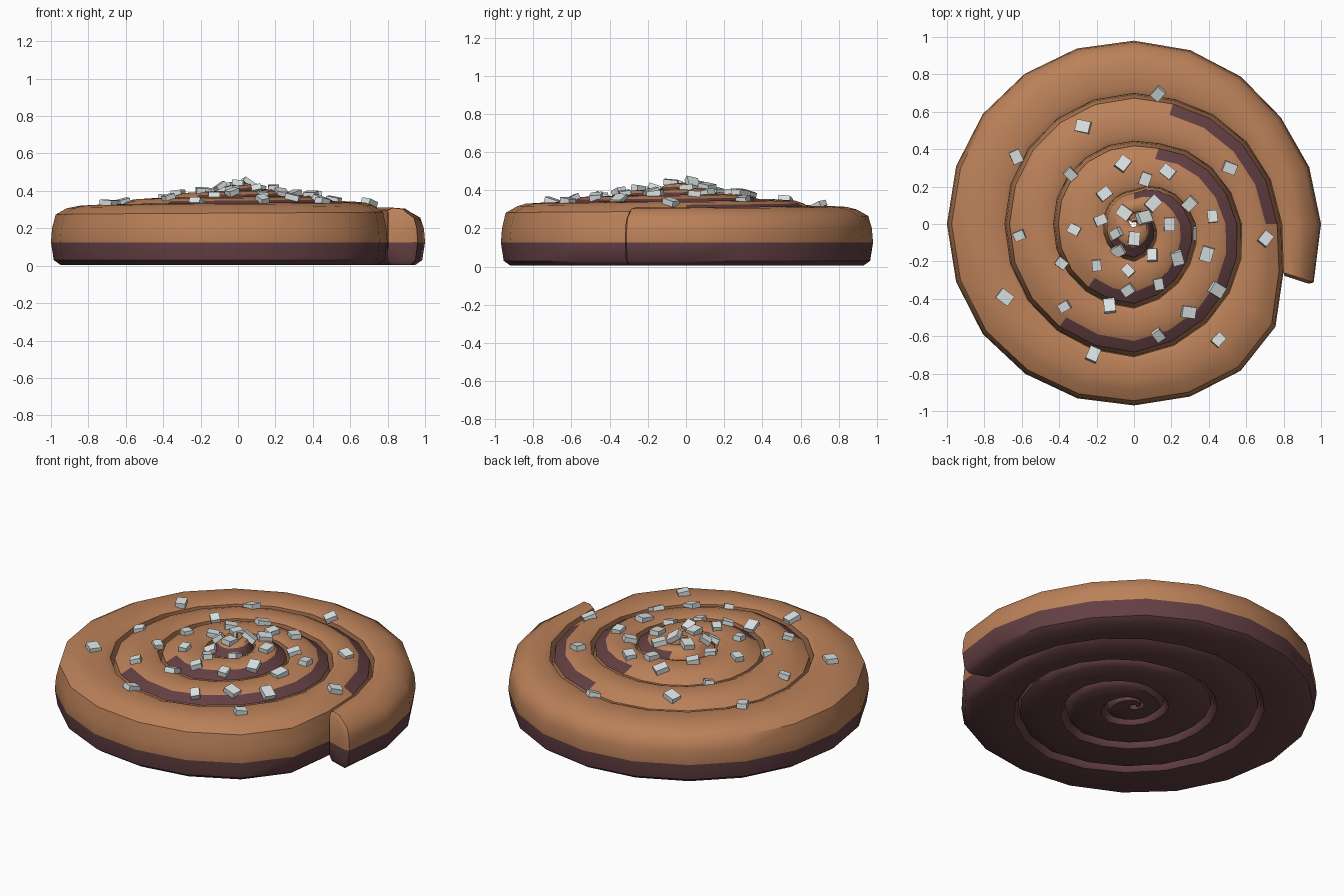
import bpy, bmesh, math, random
from mathutils import Vector, Matrix
from mathutils.bvhtree import BVHTree

if "Cube" in bpy.data.objects:
    bpy.data.objects.remove(bpy.data.objects["Cube"])

random.seed(4)

def material(name, rgb):
    m = bpy.data.materials.new(name)
    m.diffuse_color = (*rgb, 1)
    m.use_nodes = True
    m.node_tree.nodes["Principled BSDF"].inputs["Base Color"].default_value = m.diffuse_color
    return m

dough_mat = material("baked dough", (0.50, 0.22, 0.10))
filling_mat = material("dark filling", (0.125, 0.05, 0.056))
sugar_mat = material("pearl sugar", (0.72, 0.77, 0.77))

# Outer edge of the rolled strip: accumulated angle, radius
EDGE = [(-18, 1.01), (0, 1.0), (36, .97), (90, .98), (145, 1.0), (216, 1.0),
        (270, .97), (306, .97), (324, .935), (342, .84), (360, .79), (430, .70),
        (540, .69), (630, .71), (690, .62), (720, .575), (795, .445), (900, .43),
        (990, .45), (1050, .36), (1080, .33), (1170, .18), (1260, .16),
        (1350, .20), (1440, .11), (1530, .06), (1620, .02), (2200, 0)]
# Angle ranges where the filling shows on top
SWIRLS = [(360, 432), (592, 795), (950, 1172), (1300, 1450)]

def edge(a):
    for (a0, r0), (a1, r1) in zip(EDGE, EDGE[1:]):
        if a <= a1:
            return r0 + (r1 - r0) * (a - a0) / (a1 - a0)
    return 0

def section(a):
    """Strip cross-section, from bottom outer edge over the top to bottom inner edge."""
    ro, ri = edge(a), edge(a + 360)
    w = ro - ri
    k = min(1, w / .21)
    z = .295 + .033 * (a + 18) / 360
    return [(ro - .05 * k, .005), (ro - .015 * k, .03), (ro, .125), (ro - .006 * k, .20),
            (ro - .025 * k, z - .04), (ro - .085 * k, z - .006), (ri + .5 * w, z + .008),
            (ri + .035 * k, z + .014), (ri, z + .0), (ri, .125), (ri, .03), (ri + .02 * k, .005)]

# Rolled bun, swept along the spiral
bm = bmesh.new()
def station(a, pts, push=0):
    c, s = math.cos(math.radians(a)), math.sin(math.radians(a))
    return [bm.verts.new((r * c + push * s, r * s - push * c, z)) for r, z in pts]

first = section(-18)
mr, mz = .895, .15
tip = [(mr + (r - mr) * .8, mz + (z - mz) * .88) for r, z in first]
angles = list(range(-18, 1585, 18))
rows = [station(-18, tip, .015)]
rows += [station(a, section(a)) for a in angles]
n = len(first)
cap = bm.faces.new(rows[0])
bm.faces.new(list(reversed(rows[-1])))
for i, (p, q) in enumerate(zip(rows, rows[1:])):
    mid = angles[max(i - 1, 0)] + 9
    for j in range(n):
        f = bm.faces.new((p[j], p[(j + 1) % n], q[(j + 1) % n], q[j]))
        on_swirl = j == 4 and any(lo <= mid <= hi for lo, hi in SWIRLS)
        low = j in (0, 1, 9, 10, 11)
        f.material_index = 1 if low or on_swirl else 0
# Split the tip face at the filling line
res = bmesh.ops.bisect_plane(bm, geom=[cap] + list(cap.edges) + list(cap.verts),
                             plane_co=(0, 0, .125), plane_no=(0, 0, 1))
for f in bm.faces:
    if f.calc_center_median().z < .125 and all(v.co.z < .135 for v in f.verts):
        f.material_index = 1
bmesh.ops.recalc_face_normals(bm, faces=bm.faces)
tree = BVHTree.FromBMesh(bm)

def finish(bm, name, mats):
    me = bpy.data.meshes.new(name)
    bm.to_mesh(me)
    bm.free()
    for m in mats:
        me.materials.append(m)
    ob = bpy.data.objects.new(name, me)
    bpy.context.collection.objects.link(ob)
    return ob

bun = finish(bm, "rolled_bun", [dough_mat, filling_mat])
bpy.context.view_layer.objects.active = bun
bun.select_set(True)
bpy.ops.object.shade_smooth_by_angle(angle=math.radians(45))

# Sugar grains scattered on the top, seated on the dough surface
GRAINS = [(.13, .70), (-.27, .52), (-.63, .36), (-.34, .27), (-.06, .32), (.18, .28),
          (.51, .30), (.06, .24), (-.16, .16), (.10, .11), (.30, .11), (-.05, .06),
          (-.18, .02), (.05, .03), (.19, 0), (.42, .04), (-.61, -.06), (-.32, -.03),
          (-.09, -.05), (0, -.08), (.32, -.05), (.70, -.08), (-.08, -.14), (.10, -.17),
          (.23, -.18), (.39, -.16), (-.39, -.21), (-.20, -.22), (-.03, -.25), (-.69, -.39),
          (-.37, -.44), (-.13, -.44), (-.03, -.35), (.13, -.32), (.44, -.35), (.29, -.47),
          (.13, -.59), (.45, -.62), (-.22, -.70)]
bm = bmesh.new()
for x, y in GRAINS:
    hit, normal, _, _ = tree.ray_cast(Vector((x, y, 1)), Vector((0, 0, -1)))
    if hit is None:
        continue
    normal = (normal + Vector((random.uniform(-.25, .25), random.uniform(-.25, .25), .6))).normalized()
    turn = normal.to_track_quat('Z', 'Y').to_matrix().to_4x4()
    size = random.uniform(.85, 1.15)
    mat = (Matrix.Translation(hit + normal * .01) @ turn
           @ Matrix.Rotation(random.uniform(-.6, .6), 4, 'Z')
           @ Matrix.Diagonal((.056 * size, .068 * size, .03, 1)))
    cube = bmesh.ops.create_cube(bm, size=1, matrix=mat)
finish(bm, "sugar_grains", [sugar_mat])
